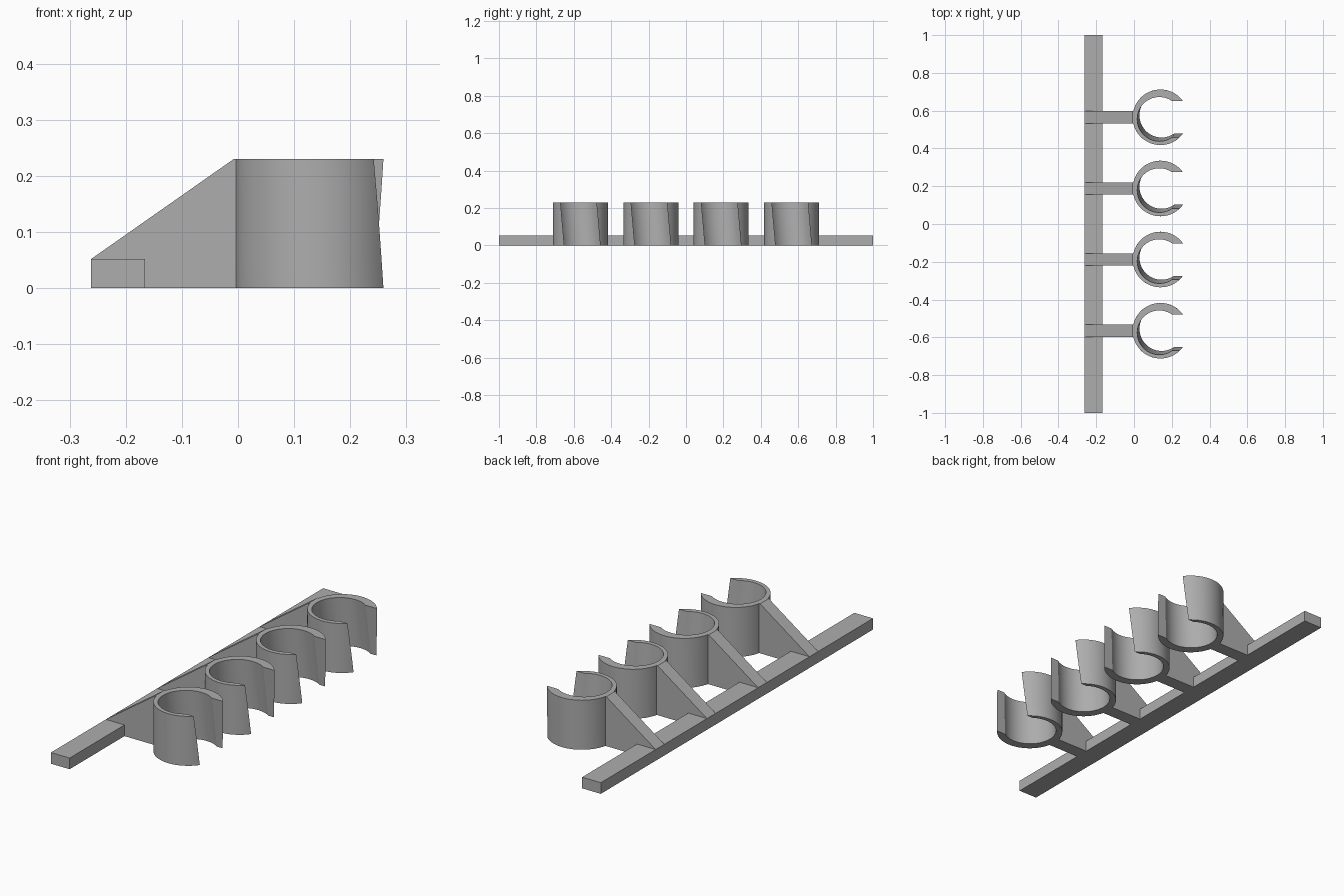
import bpy, bmesh, math

if "Cube" in bpy.data.objects:
    bpy.data.objects.remove(bpy.data.objects["Cube"])

grey = bpy.data.materials.new("mid grey")
grey.diffuse_color = (0.42, 0.42, 0.42, 1)
grey.use_nodes = True
grey.node_tree.nodes["Principled BSDF"].inputs["Base Color"].default_value = grey.diffuse_color

H = 0.23                    # clip height
CX, R_OUT, R_IN = 0.14, 0.147, 0.117
GAP = 0.096                 # half width of the clip opening
SHIFT = (0.006, 0.010)      # sideways lean of the bore at each end
ROWS = [-0.565, -0.188, 0.188, 0.565]


def finish(name, bm, smooth=False):
    bmesh.ops.recalc_face_normals(bm, faces=bm.faces)
    me = bpy.data.meshes.new(name)
    bm.to_mesh(me)
    bm.free()
    me.materials.append(grey)
    ob = bpy.data.objects.new(name, me)
    bpy.context.collection.objects.link(ob)
    if smooth:
        bpy.ops.object.select_all(action='DESELECT')
        ob.select_set(True)
        bpy.context.view_layer.objects.active = ob
        bpy.ops.object.shade_smooth_by_angle(angle=math.radians(30))
    return ob


def prism(name, profile, y0, y1):
    """Extrude an x-z profile along y."""
    bm = bmesh.new()
    face = bm.faces.new([bm.verts.new((x, y0, z)) for x, z in profile])
    ext = bmesh.ops.extrude_face_region(bm, geom=[face])
    verts = [v for v in ext["geom"] if isinstance(v, bmesh.types.BMVert)]
    bmesh.ops.translate(bm, vec=(0, y1 - y0, 0), verts=verts)
    return finish(name, bm)


def arc(cx, cy, r, low, high, n):
    """Arc round the back, from the upper to the lower side of the opening."""
    a0 = math.asin((high - cy) / r)
    a1 = 2 * math.pi + math.asin((low - cy) / r)
    return [(cx + r * math.cos(a0 + (a1 - a0) * i / n),
             cy + r * math.sin(a0 + (a1 - a0) * i / n)) for i in range(n + 1)]


def clip(name, y, n=72, levels=4):
    """Open C ring whose bore and opening lean as they rise."""
    bm = bmesh.new()
    rings = []
    for k in range(levels + 1):
        t = 1 - 2 * k / levels
        bx, by = CX + SHIFT[0] * t, y + SHIFT[1] * t
        low, high = by - GAP, by + GAP
        loop = arc(CX, y, R_OUT, low, high, n) + arc(bx, by, R_IN, low, high, n)[::-1]
        rings.append([bm.verts.new((px, py, H * k / levels)) for px, py in loop])
    m = len(rings[0])
    for a, b in zip(rings, rings[1:]):
        for i in range(m):
            j = (i + 1) % m
            bm.faces.new((a[i], a[j], b[j], b[i]))
    for ring in (rings[0], rings[-1]):
        for i in range(n):
            bm.faces.new((ring[i], ring[i + 1], ring[m - 2 - i], ring[m - 1 - i]))
    return finish(name, bm, True)


# Mounting bar
prism("mounting_bar", [(-0.262, 0), (-0.166, 0), (-0.166, 0.052), (-0.262, 0.052)], -1, 1)

# Sloped ribs and clips
for i, y in enumerate(ROWS, 1):
    prism(f"rib_{i}", [(-0.262, 0), (0.002, 0), (0.002, H), (-0.008, H), (-0.262, 0.052)],
          y - 0.032, y + 0.032)
    clip(f"clip_{i}", y)
